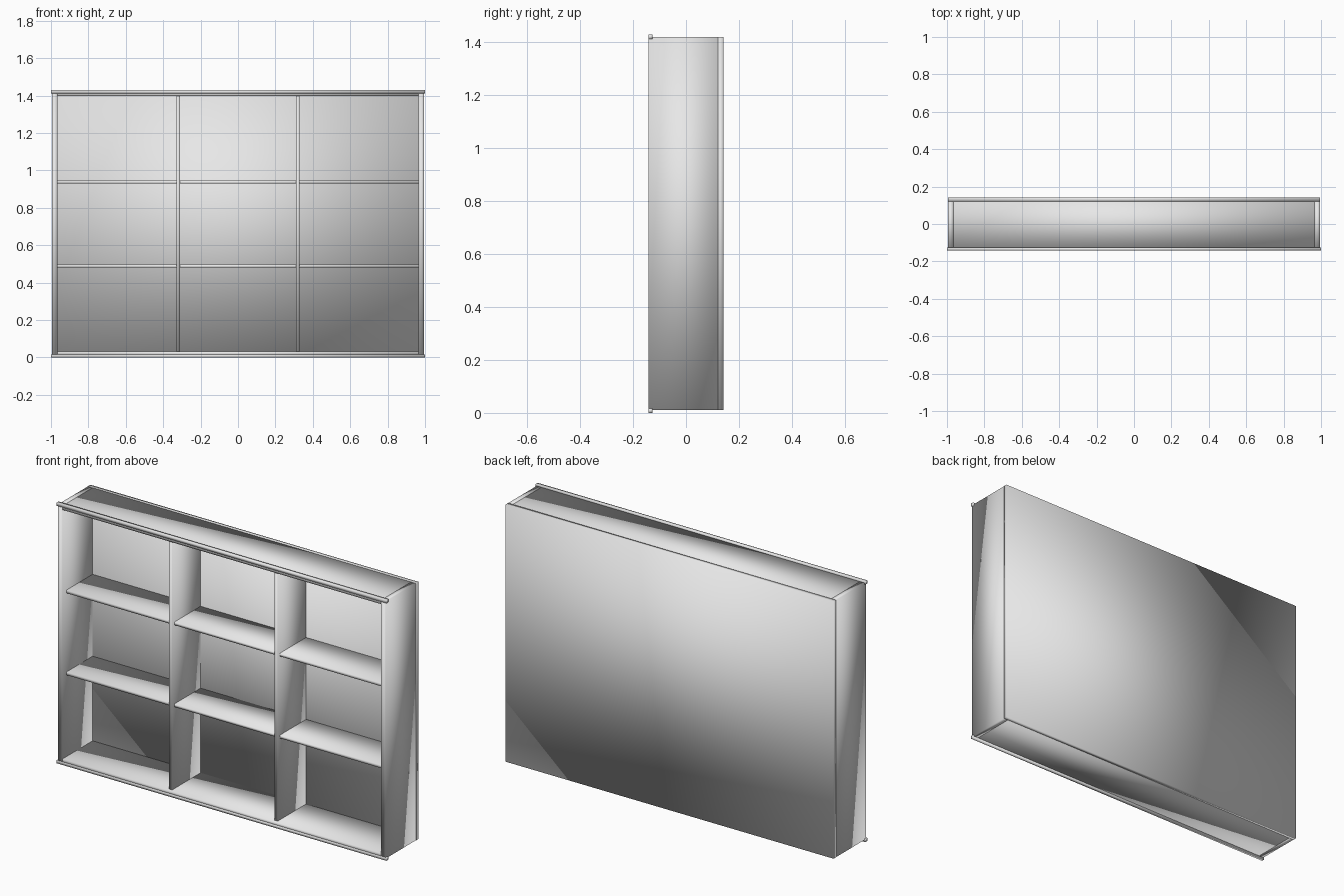
import bpy

if "Cube" in bpy.data.objects:
    bpy.data.objects.remove(bpy.data.objects["Cube"])

# Single plain finish
grey = bpy.data.materials.new("light_grey")
grey.diffuse_color = (0.8, 0.8, 0.8, 1.0)
grey.use_nodes = True
grey.node_tree.nodes["Principled BSDF"].inputs["Base Color"].default_value = grey.diffuse_color


def board(name, x, y, z):
    """Smooth-shaded box spanning the given (min, max) range on each axis."""
    spans = (x, y, z)
    bpy.ops.mesh.primitive_cube_add(size=1, location=[(a + b) / 2 for a, b in spans])
    ob = bpy.context.object
    ob.name = name
    ob.scale = [b - a for a, b in spans]
    bpy.ops.object.transform_apply(location=False, rotation=False, scale=True)
    bpy.ops.object.shade_smooth()
    ob.data.materials.append(grey)
    return ob


SIDE_X, INNER_X = 0.995, 0.966
FRONT, BACK_IN, BACK = -0.141, 0.12, 0.142
BOTTOM, TOP, THICK = 0.01, 1.42, 0.022
DIVIDER_X, HALF = 0.32, 0.009
TUCK = 0.002                      # joints stop just inside the outer faces
DEPTH = (FRONT, BACK - TUCK)

# Outer carcass: boards are housed into the back panel
for label, s in (("left", -1), ("right", 1)):
    board(label + "_side_panel", sorted((s * INNER_X, s * (SIDE_X - 0.0005))),
          DEPTH, (BOTTOM + 0.0005, TOP - 0.0005))
board("back_panel", (-SIDE_X, SIDE_X), (BACK_IN, BACK), (BOTTOM, TOP))
board("bottom_panel", (-INNER_X, INNER_X), DEPTH, (BOTTOM + 0.0005, BOTTOM + THICK))
board("top_panel", (-INNER_X, INNER_X), DEPTH, (TOP - THICK, TOP - 0.0005))

# Thin trim strips along the top and bottom front edges
for label, z in (("bottom", 0.0), ("top", 1.412)):
    board(label + "_front_trim", (-1.0, 1.0), (-0.1425, -0.126), (z, z + 0.017))

# Full-height upright dividers
for label, x in (("left", -DIVIDER_X), ("right", DIVIDER_X)):
    board(label + "_divider", (x - HALF, x + HALF), (-0.126, BACK - TUCK),
          (BOTTOM + TUCK, TOP - TUCK))

# Full-width shelves, set slightly behind the divider fronts
for label, z in (("lower", 0.488), ("upper", 0.937)):
    board(label + "_shelf", (-SIDE_X + TUCK, SIDE_X - TUCK), (-0.108, BACK - TUCK),
          (z - 0.008, z + 0.008))
